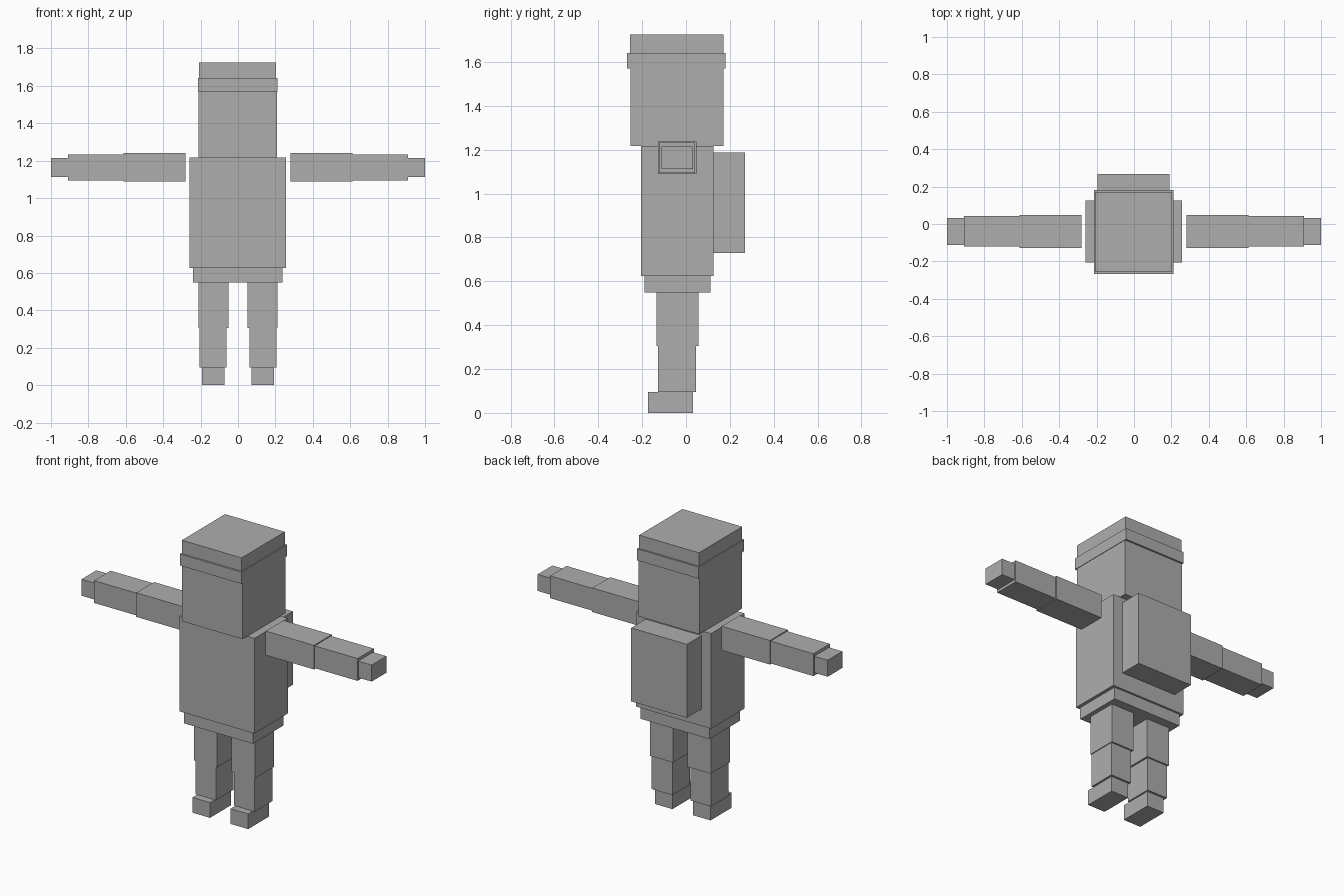
import bpy
from mathutils import Vector

cube = bpy.data.objects.get("Cube")
if cube:
    bpy.data.objects.remove(cube, do_unlink=True)

# One plain grey for the whole figure
grey = bpy.data.materials.new("plain_grey")
grey.use_nodes = True
colour = (0.42, 0.42, 0.42, 1)
grey.diffuse_color = colour
grey.node_tree.nodes["Principled BSDF"].inputs["Base Color"].default_value = colour


def box(name, x, y, z):
    """Box from its (min, max) extent on each axis."""
    low, high = (Vector(c) for c in zip(x, y, z))
    bpy.ops.mesh.primitive_cube_add(size=1, location=(low + high) / 2)
    obj = bpy.context.object
    obj.name = name
    obj.scale = high - low
    bpy.ops.object.transform_apply(location=False, rotation=False, scale=True)
    obj.data.materials.append(grey)


def pair(name, x, y, z):
    """Matching boxes on the left (+x) and right (-x)."""
    box("left_" + name, x, y, z)
    box("right_" + name, (-x[1], -x[0]), y, z)


# Head and cap
box("head", (-0.211, 0.208), (-0.252, 0.17), (1.218, 1.57))
box("cap_band", (-0.214, 0.211), (-0.268, 0.181), (1.57, 1.642))
box("cap_top", (-0.208, 0.204), (-0.256, 0.17), (1.642, 1.725))

# Torso, hips and backpack
box("torso", (-0.26, 0.257), (-0.205, 0.125), (0.625, 1.218))
box("hips", (-0.24, 0.237), (-0.19, 0.112), (0.55, 0.625))
box("backpack", (-0.194, 0.19), (0.125, 0.268), (0.73, 1.188))

# Arms, held straight out with a gap at the shoulder
pair("upper_arm", (0.28, 0.613), (-0.127, 0.048), (1.09, 1.24))
pair("forearm", (0.613, 0.908), (-0.12, 0.042), (1.095, 1.234))
pair("hand", (0.908, 1.0), (-0.112, 0.033), (1.112, 1.215))

# Legs
pair("thigh", (0.05, 0.21), (-0.134, 0.056), (0.305, 0.55))
pair("shin", (0.062, 0.205), (-0.128, 0.046), (0.095, 0.305))
pair("foot", (0.071, 0.192), (-0.174, 0.032), (0, 0.095))
